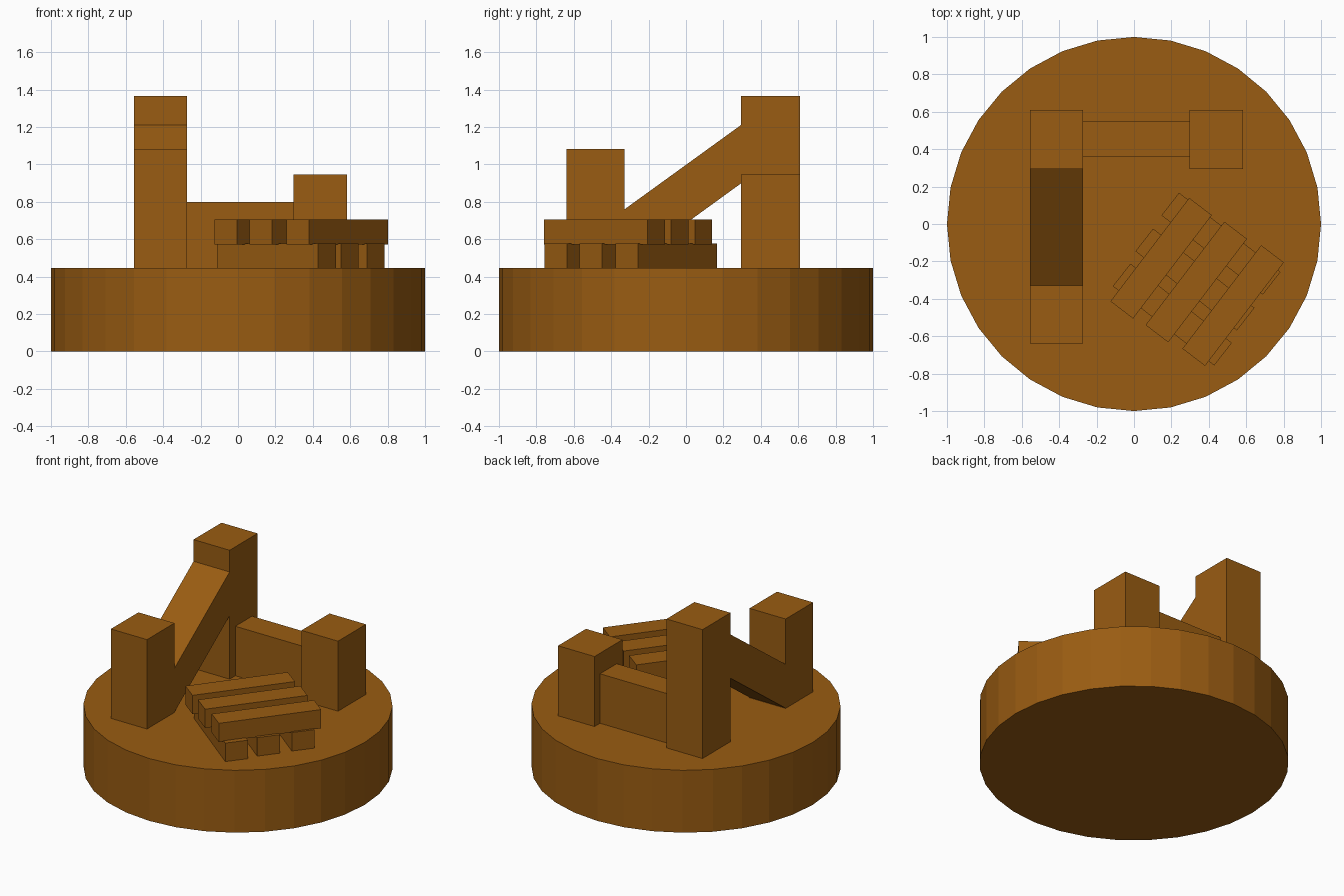
import bpy, bmesh, math
from mathutils import Matrix

if "Cube" in bpy.data.objects:
    bpy.data.objects.remove(bpy.data.objects["Cube"])

wood = bpy.data.materials.new("brown_wood")
wood.diffuse_color = (0.32, 0.107, 0.006, 1.0)
wood.use_nodes = True
wood.node_tree.nodes["Principled BSDF"].inputs["Base Color"].default_value = wood.diffuse_color

DECK = 0.445  # top of the round base


def finish(name, bm):
    bmesh.ops.recalc_face_normals(bm, faces=bm.faces)
    mesh = bpy.data.meshes.new(name)
    bm.to_mesh(mesh)
    bm.free()
    mesh.materials.append(wood)
    obj = bpy.data.objects.new(name, mesh)
    bpy.context.collection.objects.link(obj)
    return obj


def box(name, center, size, angle=0.0):
    bm = bmesh.new()
    bmesh.ops.create_cube(bm, size=1.0, matrix=Matrix.Translation(center)
                          @ Matrix.Rotation(math.radians(angle), 4, 'Z')
                          @ Matrix.Diagonal((*size, 1.0)))
    return finish(name, bm)


def upright(name, x0, x1, y0, y1, top):
    return box(name, ((x0 + x1) / 2, (y0 + y1) / 2, (DECK + top) / 2),
               (x1 - x0, y1 - y0, top - DECK))


# Round base with 32 flat sides
bm = bmesh.new()
bmesh.ops.create_cone(bm, cap_ends=True, segments=32, radius1=1.0, radius2=1.0,
                      depth=DECK, matrix=Matrix.Translation((0, 0, DECK / 2)))
finish("round_base", bm)

# Three square posts and the low wall
upright("tall_post", -0.557, -0.272, 0.294, 0.609, 1.365)
upright("front_post", -0.557, -0.272, -0.638, -0.328, 1.083)
upright("short_post", 0.296, 0.584, 0.294, 0.609, 0.945)
upright("low_wall", -0.272, 0.296, 0.358, 0.547, 0.798)

# Sloping wall between the front post and the tall post
bm = bmesh.new()
profile = [(-0.328, 0.447), (0.294, 0.898), (0.294, 1.21), (-0.328, 0.76)]
face = bm.faces.new([bm.verts.new((-0.557, y, z)) for y, z in profile])
ext = bmesh.ops.extrude_face_region(bm, geom=[face])
bmesh.ops.translate(bm, vec=(0.285, 0, 0),
                    verts=[v for v in ext["geom"] if isinstance(v, bmesh.types.BMVert)])
finish("sloping_wall", bm)

# Stack of beams: three on the deck, three laid across them
lower = [(0.465, -0.105), (0.326, -0.297), (0.205, -0.484)]
upper = [(0.145, -0.183), (0.333, -0.310), (0.530, -0.436)]
for i, (x, y) in enumerate(lower):
    box(f"lower_beam_{i + 1}", (x, y, 0.511), (0.688, 0.153, 0.132), -38.0)
for i, (x, y) in enumerate(upper):
    box(f"upper_beam_{i + 1}", (x, y, 0.639), (0.152, 0.695, 0.134), -37.3)
